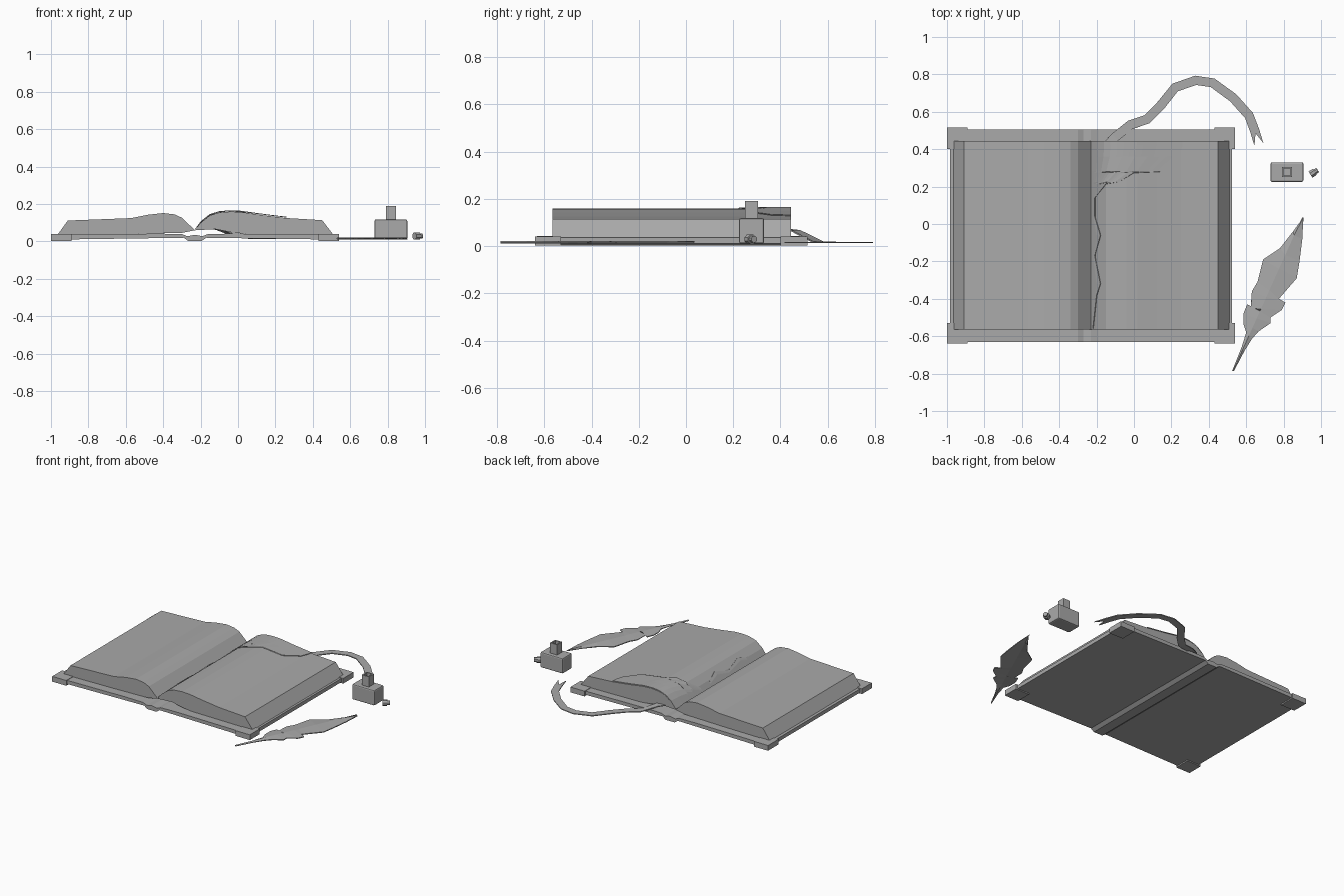
import bpy, bmesh, math
from mathutils import Matrix, Vector

cube = bpy.data.objects.get("Cube")
if cube:
    bpy.data.objects.remove(cube, do_unlink=True)

GREY = (0.4, 0.4, 0.4, 1)
mat = bpy.data.materials.new("plain grey")
mat.use_nodes = True
mat.diffuse_color = GREY
mat.node_tree.nodes["Principled BSDF"].inputs["Base Color"].default_value = GREY


def finish(name, bm):
    bmesh.ops.recalc_face_normals(bm, faces=bm.faces)
    mesh = bpy.data.meshes.new(name)
    bm.to_mesh(mesh)
    bm.free()
    mesh.materials.append(mat)
    ob = bpy.data.objects.new(name, mesh)
    bpy.context.collection.objects.link(ob)
    return ob


def prism(name, profile, y0, y1):
    """Extrude an x-z profile along y."""
    bm = bmesh.new()
    face = bm.faces.new([bm.verts.new((x, y0, z)) for x, z in profile])
    out = bmesh.ops.extrude_face_region(bm, geom=[face])["geom"]
    verts = [g for g in out if isinstance(g, bmesh.types.BMVert)]
    bmesh.ops.translate(bm, verts=verts, vec=(0, y1 - y0, 0))
    return finish(name, bm)


def sheet(name, rows, thickness):
    """Skin a grid of points and give it thickness downwards."""
    bm = bmesh.new()
    grid = [[bm.verts.new(p) for p in row] for row in rows]
    for a, b in zip(grid, grid[1:]):
        for i in range(len(a) - 1):
            bm.faces.new((a[i], a[i + 1], b[i + 1], b[i]))
    bmesh.ops.remove_doubles(bm, verts=bm.verts, dist=0.0005)
    ob = finish(name, bm)
    if sum(p.normal.z * p.area for p in ob.data.polygons) < 0:
        ob.data.flip_normals()
    mod = ob.modifiers.new("thickness", 'SOLIDIFY')
    mod.thickness = thickness
    return ob


def box(name, lo, hi, bevel=0, hollow=0):
    lo, hi = Vector(lo), Vector(hi)
    bm = bmesh.new()
    bmesh.ops.create_cube(bm, size=1, matrix=Matrix.Translation((lo + hi) / 2)
                          @ Matrix.Diagonal((*(hi - lo), 1)))
    if bevel:
        bmesh.ops.bevel(bm, geom=bm.edges[:], offset=bevel, segments=2,
                        profile=0.5, affect='EDGES')
    if hollow:
        top = max(bm.faces, key=lambda f: f.calc_center_median().z)
        bmesh.ops.inset_region(bm, faces=[top], thickness=hollow)
        bmesh.ops.inset_region(bm, faces=[top], thickness=0.0002, depth=-0.04)
    return finish(name, bm)


def height(curve, x):
    """Linear interpolation along a profile."""
    for (x0, z0), (x1, z1) in zip(curve, curve[1:]):
        if x <= x1:
            return z0 + (z1 - z0) * (x - x0) / (x1 - x0)
    return curve[-1][1]


SPINE = -0.23

# Cover boards joined by a sagging spine
half = [(0.04, 0.028), (0.07, 0.04), (0.2, 0.042), (0.755, 0.036),
        (0.755, 0.01), (0.2, 0.018), (0.06, 0.02), (0.035, 0.002)]
right = [(SPINE + x, z) for x, z in half]
left = [(SPINE - x, z) for x, z in reversed(half)]
prism("cover", right + left + [(SPINE, 0.036)], -0.63, 0.505)

# Corner guards
for sx, xn in ((-1, "right"), (1, "left")):
    for ya, yb, yn in ((-0.64, -0.53, "front"), (0.4, 0.515, "back")):
        xs = sorted((SPINE + sx * 0.66, SPINE + sx * 0.77))
        box(f"{yn}_{xn}_corner", (xs[0], ya, 0.003), (xs[1], yb, 0.04))

# Page blocks
right_top = [(SPINE, 0.06), (-0.2, 0.1), (-0.15, 0.14), (-0.1, 0.155),
             (-0.04, 0.16), (0.02, 0.157), (0.12, 0.142), (0.25, 0.126),
             (0.45, 0.114)]
prism("left_pages", right_top + [(0.51, 0.036), (0.05, 0.04), (-0.03, 0.048),
                                 (-0.12, 0.066)], -0.565, 0.445)
left_top = [(-0.91, 0.112), (-0.57, 0.125), (-0.48, 0.143), (-0.4, 0.152),
            (-0.34, 0.145), (-0.3, 0.127), (SPINE, 0.06)]
prism("right_pages", left_top + [(-0.3, 0.046), (-0.6, 0.04), (-0.965, 0.036)],
      -0.565, 0.445)

# Torn leaf lying on the page block
tear = [(-0.22, -0.56), (-0.2, -0.38), (-0.18, -0.32), (-0.21, -0.17),
        (-0.18, -0.06), (-0.21, 0.04), (-0.21, 0.14), (-0.15, 0.215),
        (-0.08, 0.225), (0.0, 0.275), (0.15, 0.28), (0.24, 0.36),
        (0.26, 0.42), (0.26, 0.445)]
rows = []
for edge, y in tear:
    xs = [SPINE + (edge - SPINE) * i / 14 for i in range(15)]
    rows.append([(x, y, height(right_top, x) + 0.007) for x in xs])
sheet("torn_leaf", rows, 0.004)

# Bookmark ribbon with a forked end
path = [Vector(p) for p in (
    (-0.16, 0.40, 0.075), (-0.1, 0.465, 0.068), (-0.02, 0.53, 0.035),
    (0.07, 0.56, 0.02), (0.14, 0.63, 0.018), (0.22, 0.73, 0.018),
    (0.33, 0.768, 0.018), (0.42, 0.755, 0.018), (0.53, 0.675, 0.018),
    (0.615, 0.58, 0.018), (0.645, 0.5, 0.018), (0.668, 0.425, 0.018))]
rows = []
for i, p in enumerate(path):
    t = path[min(i + 1, len(path) - 1)] - path[max(i - 1, 0)]
    side = Vector((-t.y, t.x, 0)).normalized() * 0.025
    rows.append([p + side, p.copy(), p - side])
rows[-1][1] = path[-1].lerp(path[-2], 0.8)
sheet("bookmark_ribbon", rows, 0.006)

# Quill: ragged vane with a raised shaft line
vane_left = [(0.525, -0.785), (0.575, -0.66), (0.6, -0.58), (0.585, -0.535),
             (0.585, -0.48), (0.605, -0.43), (0.625, -0.45), (0.63, -0.36),
             (0.66, -0.31), (0.69, -0.19), (0.78, -0.13), (0.85, -0.04),
             (0.905, 0.035)]
vane_right = [(0.535, -0.785), (0.59, -0.68), (0.63, -0.615), (0.665, -0.575),
              (0.73, -0.53), (0.73, -0.5), (0.79, -0.46), (0.81, -0.42),
              (0.775, -0.4), (0.87, -0.29), (0.885, -0.2), (0.9, -0.08),
              (0.905, 0.035)]
rows = []
for a, b in zip(vane_left, vane_right):
    y = (a[1] + b[1]) / 2
    shaft = 0.53 + 0.45 * (y + 0.785)
    rows.append([(*a, 0.016), (shaft, y, 0.022), (*b, 0.016)])
sheet("quill", rows, 0.006)

# Ink bottle with an open neck
box("ink_bottle", (0.73, 0.225, 0.01), (0.905, 0.33, 0.118), bevel=0.008)
box("bottle_neck", (0.79, 0.25, 0.11), (0.845, 0.305, 0.19), hollow=0.012)

# Stopper lying on its side
for name, radius, start, end in (("stopper_head", 0.021, -0.022, 0.006),
                                 ("stopper_plug", 0.015, 0.004, 0.024)):
    bm = bmesh.new()
    turn = (Matrix.Translation((0.962, 0.276, 0.029))
            @ Matrix.Rotation(math.radians(32), 4, 'Z')
            @ Matrix.Translation(((start + end) / 2, 0, 0))
            @ Matrix.Rotation(math.pi / 2, 4, 'Y')
            @ Matrix.Rotation(math.pi / 8, 4, 'Z'))
    bmesh.ops.create_cone(bm, cap_ends=True, segments=8, radius1=radius,
                          radius2=radius, depth=end - start, matrix=turn)
    finish(name, bm)
